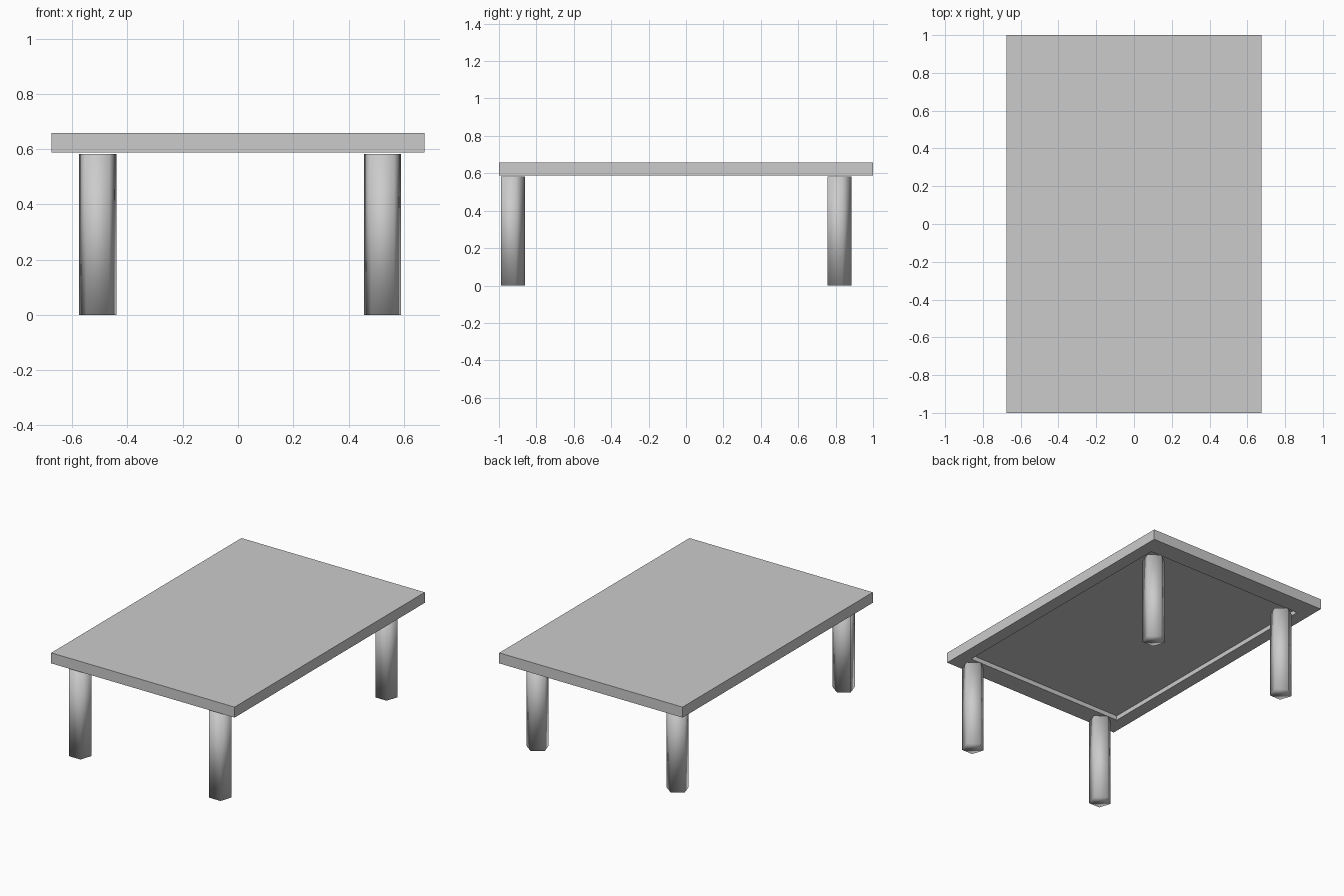
import bpy
import bmesh
from mathutils import Matrix

cube = bpy.data.objects.get("Cube")
if cube:
    bpy.data.objects.remove(cube, do_unlink=True)

grey = bpy.data.materials.new("plain_grey")
grey.use_nodes = True
colour = (0.6, 0.6, 0.6, 1)
grey.diffuse_color = colour
grey.node_tree.nodes["Principled BSDF"].inputs["Base Color"].default_value = colour

BOARD_BOTTOM, BOARD_TOP = 0.588, 0.658
RECESS_DEPTH = 0.03
LEG_HEIGHT, LEG_RADIUS = 0.583, 0.071


def finish(name, bm, smooth=False):
    """Turn a bmesh into a named, coloured object."""
    mesh = bpy.data.meshes.new(name)
    for face in bm.faces:
        face.smooth = smooth
    bm.to_mesh(mesh)
    bm.free()
    mesh.materials.append(grey)
    obj = bpy.data.objects.new(name, mesh)
    bpy.context.collection.objects.link(obj)
    return obj


# Table top: a slab with a shallow recess in its underside
bm = bmesh.new()
bmesh.ops.create_cube(bm, size=1)
bmesh.ops.scale(bm, vec=(1.35, 2, BOARD_TOP - BOARD_BOTTOM), verts=bm.verts)
bmesh.ops.translate(bm, vec=(0, 0, (BOARD_TOP + BOARD_BOTTOM) / 2), verts=bm.verts)
bm.normal_update()
under = min(bm.faces, key=lambda f: f.calc_center_median().z)
bmesh.ops.inset_individual(bm, faces=[under], thickness=0.001)
for v in under.verts:
    v.co.x = 0.59 if v.co.x > 0 else -0.59
    v.co.y = 0.87 if v.co.y > 0 else -0.87
# The recess floor moves up with its own walls
walls = bmesh.ops.extrude_discrete_faces(bm, faces=[under])["faces"]
floor = walls[0]
rim = [v for v in bm.verts if v not in floor.verts
       and abs(v.co.x) < 0.6 and v.co.z < BOARD_BOTTOM + 0.01]
for v in floor.verts:
    v.co.z += RECESS_DEPTH
bmesh.ops.recalc_face_normals(bm, faces=bm.faces)
finish("table_top", bm)

# Legs: five-sided posts with one corner facing the back
for end, y in (("front", -0.933), ("back", 0.814)):
    for side, x in (("right", -0.508), ("left", 0.523)):
        bm = bmesh.new()
        bmesh.ops.create_circle(bm, cap_ends=True, segments=5, radius=LEG_RADIUS)
        # Put the rearmost corner exactly on the +y axis
        corner = next(iter(bm.verts)).co.to_2d()
        turn = corner.angle_signed((0, 1))
        bmesh.ops.rotate(bm, verts=bm.verts, matrix=Matrix.Rotation(-turn, 3, "Z"))
        base = bm.faces[:]
        top = bmesh.ops.extrude_face_region(bm, geom=base, use_keep_orig=True)["geom"]
        bmesh.ops.translate(bm, vec=(0, 0, LEG_HEIGHT),
                            verts=[g for g in top if isinstance(g, bmesh.types.BMVert)])
        bmesh.ops.recalc_face_normals(bm, faces=bm.faces)
        leg = finish(f"{end}_{side}_leg", bm, smooth=True)
        leg.location = (x, y, 0)
